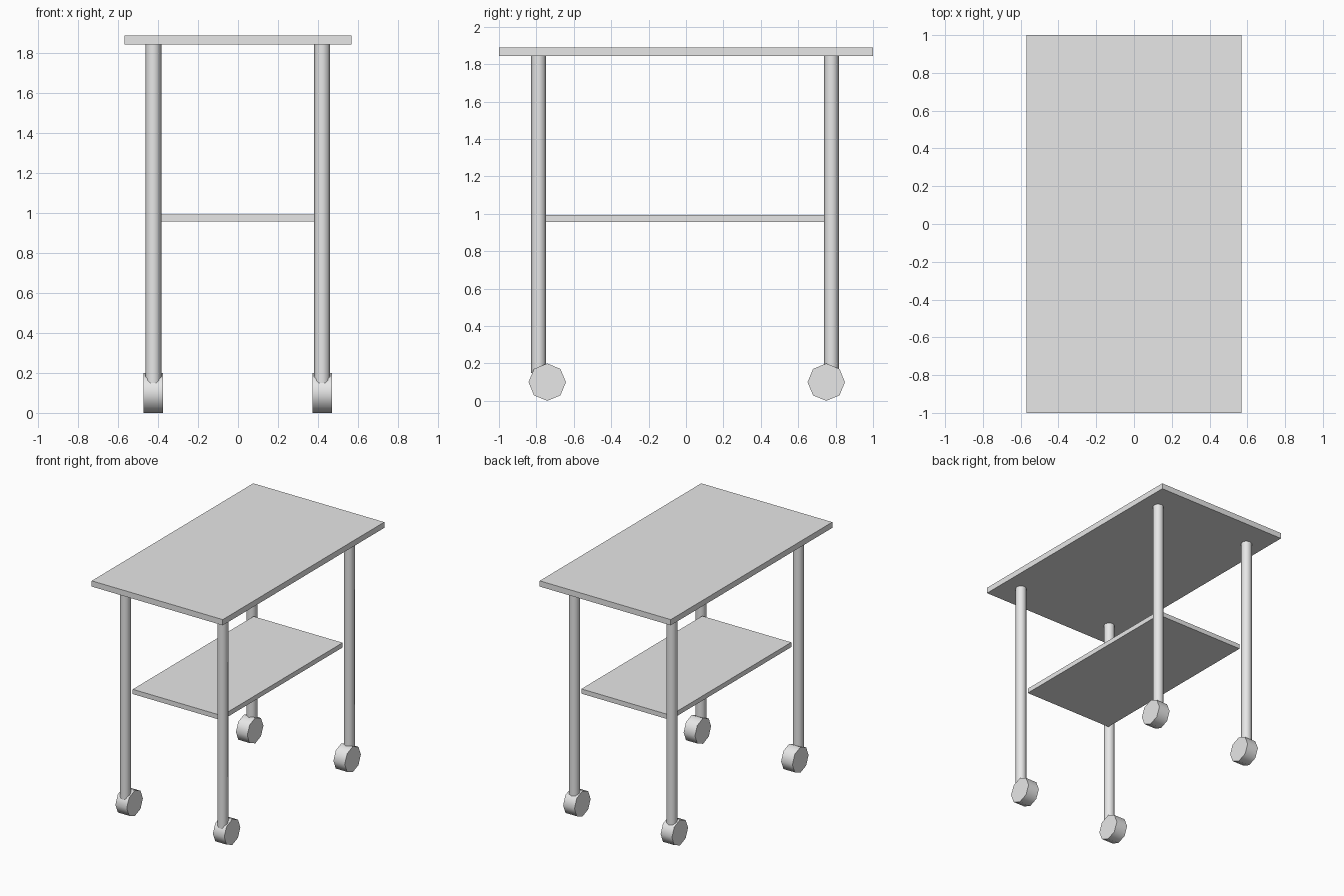
import bpy
import math

cube = bpy.data.objects.get("Cube")
if cube:
    bpy.data.objects.remove(cube, do_unlink=True)

GREY = (0.8, 0.8, 0.8, 1.0)
grey = bpy.data.materials.new("light_grey")
grey.use_nodes = True
grey.diffuse_color = GREY
grey.node_tree.nodes["Principled BSDF"].inputs["Base Color"].default_value = GREY


def finish(name):
    ob = bpy.context.object
    ob.name = name
    ob.data.materials.append(grey)
    return ob


def slab(name, size_x, size_y, bottom, top, y=0.0):
    bpy.ops.mesh.primitive_cube_add(size=1, location=(0, y, (bottom + top) / 2))
    ob = finish(name)
    ob.scale = (size_x, size_y, top - bottom)
    bpy.ops.object.transform_apply(location=False, rotation=False, scale=True)


def octagon_rod(name, radius, length, location, rotation=(0, 0, 0)):
    bpy.ops.mesh.primitive_cylinder_add(
        vertices=8, radius=radius, depth=length, location=location, rotation=rotation)
    finish(name)
    # round sides, sharp end caps
    bpy.ops.object.shade_smooth_by_angle(angle=math.radians(60))


# Table top and lower shelf
TOP_UNDERSIDE = 1.845
slab("table_top", 1.136, 2.0, TOP_UNDERSIDE, 1.89)
slab("lower_shelf", 0.772, 1.496, 0.957, 0.994, y=-0.004)

# Legs, each with a wheel set slightly behind it
LEG_BOTTOM = 0.15
for side, x in (("right", -0.424), ("left", 0.421)):
    for end, leg_y, wheel_y in (("front", -0.788, -0.742), ("back", 0.778, 0.75)):
        octagon_rod(f"{end}_{side}_leg", 0.04, TOP_UNDERSIDE - LEG_BOTTOM,
                    (x, leg_y, (TOP_UNDERSIDE + LEG_BOTTOM) / 2))
        octagon_rod(f"{end}_{side}_wheel", 0.1, 0.098, (x, wheel_y, 0.1),
                    (0, math.pi / 2, 0))
